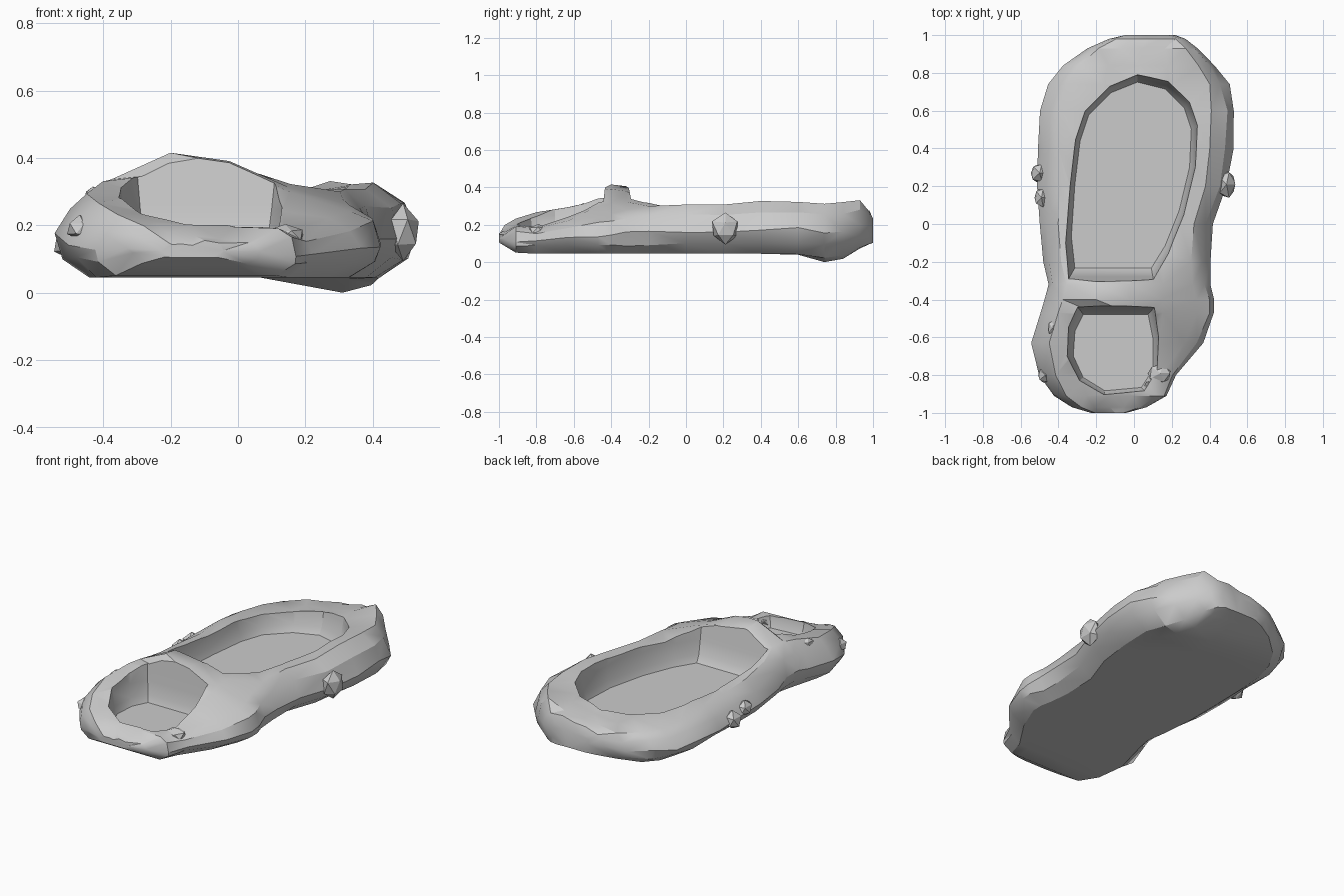
import bpy, bmesh, math, random
from mathutils import Vector

random.seed(4)
old = bpy.data.objects.get("Cube")
if old:
    bpy.data.objects.remove(old, do_unlink=True)

stone = bpy.data.materials.new("stone_grey")
stone.use_nodes = True
grey = (0.6, 0.6, 0.6, 1)
stone.diffuse_color = grey
stone.node_tree.nodes["Principled BSDF"].inputs["Base Color"].default_value = grey


def loft(name, rings):
    """Closed skin through equal-length rings of points."""
    bm = bmesh.new()
    loops = [[bm.verts.new(p) for p in ring] for ring in rings]
    n = len(loops[0])
    for a, b in zip(loops, loops[1:]):
        for i in range(n):
            j = (i + 1) % n
            bm.faces.new((a[i], a[j], b[j], b[i]))
    bm.faces.new(loops[0])
    bm.faces.new(loops[-1])
    bmesh.ops.triangulate(bm, faces=[f for f in bm.faces if len(f.verts) == 4])
    bmesh.ops.recalc_face_normals(bm, faces=bm.faces)
    mesh = bpy.data.meshes.new(name)
    bm.to_mesh(mesh)
    bm.free()
    mesh.materials.append(stone)
    ob = bpy.data.objects.new(name, mesh)
    bpy.context.collection.objects.link(ob)
    return ob


def activate(ob):
    bpy.ops.object.select_all(action='DESELECT')
    ob.select_set(True)
    bpy.context.view_layer.objects.active = ob


# Stations along the body: y, right side x, left side x, rim heights (right, middle, left)
stations = [
    (-1, -.22, -.04, .15, .15, .14),
    (-.97, -.33, .07, .19, .17, .16),
    (-.91, -.43, .18, .23, .2, .18),
    (-.8, -.5, .23, .27, .23, .19),
    (-.63, -.54, .36, .3, .3, .22),
    (-.47, -.5, .43, .32, .37, .25),
    (-.4, -.48, .43, .34, .39, .26),
    (-.32, -.46, .41, .33, .39, .27),
    (-.2, -.48, .4, .29, .33, .29),
    (0, -.5, .41, .26, .3, .3),
    (.2, -.51, .49, .25, .28, .31),
    (.4, -.51, .52, .25, .28, .32),
    (.6, -.5, .53, .24, .28, .33),
    (.74, -.45, .5, .23, .27, .31),
    (.84, -.38, .43, .23, .27, .32),
    (.93, -.25, .34, .23, .27, .32),
    (.98, -.13, .27, .23, .25, .28),
    (1, -.05, .21, .2, .21, .22),
]


def section(y, xr, xl, zr, zm, zl):
    w = xl - xr
    dip = .05 * math.exp(-((y - .78) / .12) ** 2)
    # Underside curls up at both ends
    base = .045 + max(0, y - .8) * .3 + max(0, -.9 - y) * .6
    steps = [(.11, 0), (.03, .22), (0, .48), (.04, .8), (.11, 1)]
    low_l = base - dip * .5
    right = [(xr + d * w, base + (zr - base) * f) for d, f in steps]
    left = [(xl - d * w, low_l + (zl - low_l) * f) for d, f in reversed(steps)]
    ridge = .03 * math.exp(-((y + .37) / .1) ** 2)
    top = [(xr + .3 * w, (zr + zm) / 2 + ridge * 1.6),
           (xr + .5 * w, zm),
           (xr + .7 * w, (zm + zl) / 2)]
    under = [(xr + .8 * w, base - dip), (xr + .55 * w, base)]
    out = []
    for i, (x, z) in enumerate(right + top + left + under):
        # Rough the surface, leaving the underside flat
        j = 0 if i == 0 or i > 11 else .012
        out.append((x + random.uniform(-j, j) * .7, y, z + random.uniform(-j, j)))
    return out


body = loft("basin_body", [section(*s) for s in stations])

# Basin outlines at the rim
rear_rim = [(-.34, -.28), (-.36, -.1), (-.34, .2), (-.31, .45), (-.26, .6), (-.13, .73),
            (.02, .79), (.18, .75), (.29, .64), (.33, .52), (.32, .3), (.26, .05),
            (.18, -.15), (.1, -.28)]
front_rim = [(-.29, -.45), (.1, -.45), (.13, -.6), (.13, -.78), (.06, -.89), (-.16, -.91),
             (-.29, -.83), (-.35, -.7), (-.34, -.55)]


def hollow(rim, floor, flare, lip):
    cx = sum(p[0] for p in rim) / len(rim)
    cy = sum(p[1] for p in rim) / len(rim)
    rings = []
    for s, z in ((1 - flare, floor), (1 - flare * .4, floor + .04), (1, lip), (1 + flare, .5)):
        rings.append([(cx + (x - cx) * s, cy + (y - cy) * s, z) for x, y in rim])
    cutter = loft("basin_cutter", rings)
    cutter.hide_render = True
    mod = body.modifiers.new("hollow", 'BOOLEAN')
    mod.operation = 'DIFFERENCE'
    mod.solver = 'EXACT'
    mod.object = cutter
    activate(body)
    bpy.ops.object.modifier_apply(modifier=mod.name)
    bpy.data.objects.remove(cutter, do_unlink=True)


hollow(rear_rim, .145, .08, .27)
hollow(front_rim, .13, .12, .25)
activate(body)
bpy.ops.object.shade_smooth_by_angle(angle=math.radians(28))


# Small rocky lumps half sunk into the sides and front rim
def lump(name, centre, size):
    bpy.ops.mesh.primitive_ico_sphere_add(subdivisions=1, radius=1, location=centre)
    ob = bpy.context.object
    ob.name = name
    for v in ob.data.vertices:
        v.co = Vector(c * s * random.uniform(.8, 1.1) for c, s in zip(v.co, size))
    ob.data.materials.append(stone)


for name, centre, size in (
    ("right_side_lump", (-.5, .27, .15), (.05, .06, .06)),
    ("right_side_lump_small", (-.49, .14, .17), (.04, .06, .05)),
    ("left_side_lump", (.49, .21, .18), (.06, .08, .08)),
    ("front_right_lump", (-.47, -.8, .19), (.045, .05, .04)),
    ("front_right_lump_upper", (-.43, -.55, .28), (.03, .05, .04)),
    ("front_left_lump", (.14, -.79, .17), (.07, .06, .035)),
    ("front_left_lump_small", (.1, -.86, .16), (.05, .04, .03)),
):
    lump(name, centre, size)
